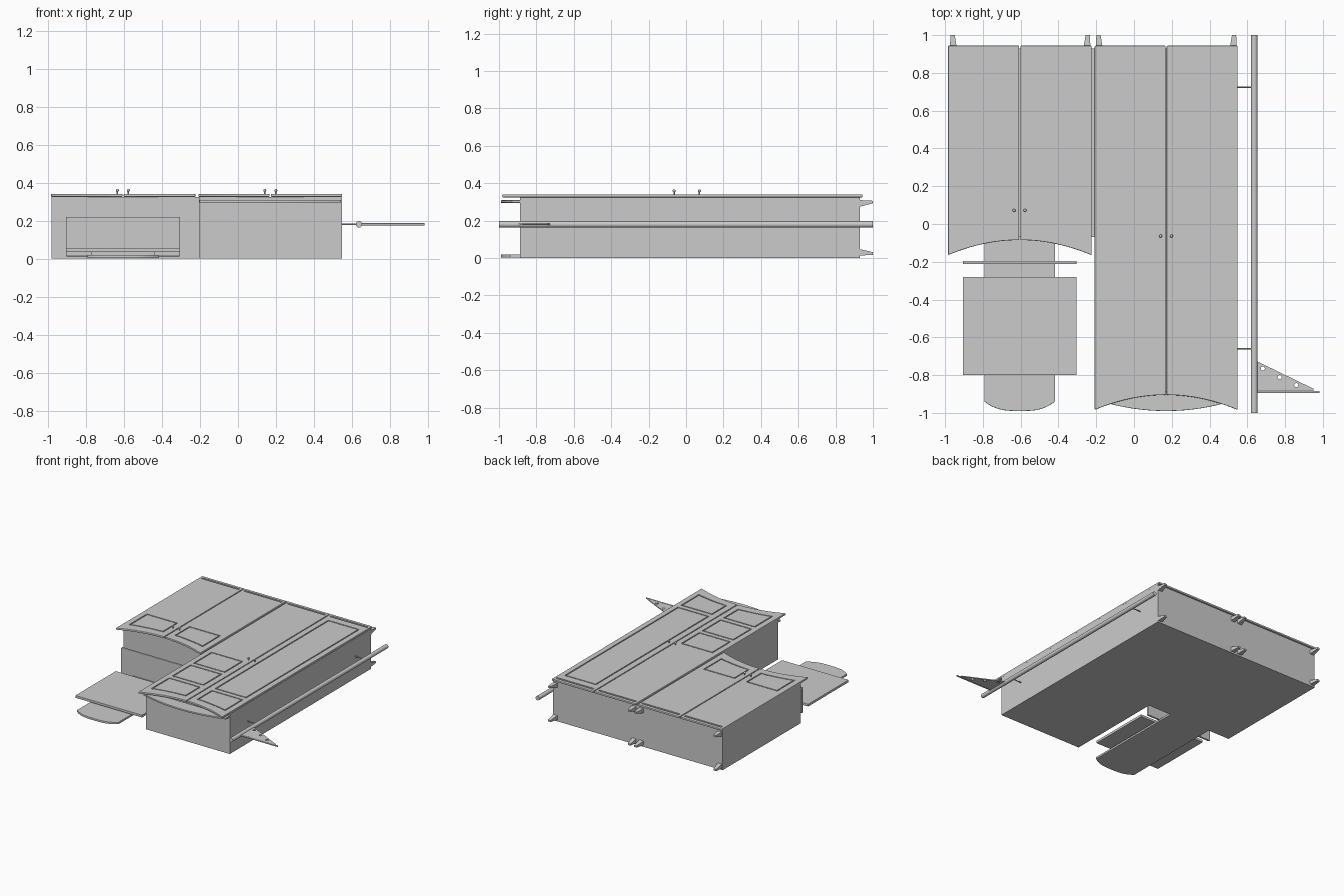
import bpy, bmesh, math
from mathutils import Matrix

if "Cube" in bpy.data.objects:
    bpy.data.objects.remove(bpy.data.objects["Cube"])

def finish(name, bm, bevel=0.0, smooth=False):
    bmesh.ops.recalc_face_normals(bm, faces=bm.faces)
    me = bpy.data.meshes.new(name)
    bm.to_mesh(me)
    bm.free()
    ob = bpy.data.objects.new(name, me)
    bpy.context.collection.objects.link(ob)
    bpy.context.view_layer.objects.active = ob
    ob.select_set(True)
    if bevel:
        m = ob.modifiers.new("bevel", 'BEVEL')
        m.width, m.segments, m.limit_method = bevel, 2, 'ANGLE'
        m.angle_limit = math.radians(40)
    if smooth:
        bpy.ops.object.shade_smooth_by_angle(angle=math.radians(35))
    ob.select_set(False)
    return ob

def prism(name, pts, z0, z1, bevel=0.0):
    bm = bmesh.new()
    f = bm.faces.new([bm.verts.new((x, y, z0)) for x, y in pts])
    r = bmesh.ops.extrude_face_region(bm, geom=[f])
    for v in r["geom"]:
        if isinstance(v, bmesh.types.BMVert):
            v.co.z = z1
    return finish(name, bm, bevel)

def box(name, x0, x1, y0, y1, z0, z1, bevel=0.0):
    return prism(name, [(x0, y0), (x1, y0), (x1, y1), (x0, y1)], z0, z1, bevel)

def rod(name, p, axis, r, length, seg=24):
    bm = bmesh.new()
    rot = {'X': Matrix.Rotation(math.pi / 2, 4, 'Y'), 'Y': Matrix.Rotation(math.pi / 2, 4, 'X'),
           'Z': Matrix.Identity(4)}[axis]
    bmesh.ops.create_cone(bm, cap_ends=True, segments=seg, radius1=r, radius2=r, depth=length,
                          matrix=Matrix.Translation(p) @ rot)
    return finish(name, bm, smooth=True)

def curved_panel(x0, x1, y1, low, n=16):
    """Outline with a straight top edge and a bottom edge following low(x)."""
    xs = [x0 + (x1 - x0) * i / n for i in range(n + 1)]
    return [(x, low(x)) for x in xs] + [(x1, y1), (x0, y1)]

def ring(bm, outer, inner, z0, z1):
    n = len(outer)
    loops = [[bm.verts.new((x, y, z)) for x, y in pts]
             for pts, z in ((outer, z0), (outer, z1), (inner, z1), (inner, z0))]
    for k in range(4):
        a, b = loops[k], loops[(k + 1) % 4]
        for i in range(n):
            j = (i + 1) % n
            bm.faces.new((a[i], a[j], b[j], b[i]))

def cut(ob, cutter):
    cutter.hide_render = True
    m = ob.modifiers.new("cut", 'BOOLEAN')
    m.object, m.operation, m.solver = cutter, 'DIFFERENCE', 'EXACT'
    dg = bpy.context.evaluated_depsgraph_get()
    me = bpy.data.meshes.new_from_object(ob.evaluated_get(dg))
    ob.modifiers.clear()
    ob.data = me
    bpy.data.objects.remove(cutter)

TOP, W, DEEP = 0.341, 0.009, 0.006

def door(name, x0, x1, cx, base, panels):
    """Arched door with a long slot at the foot and grooved panel outlines."""
    arch = lambda x: base - 0.08 * ((x - cx) / 0.38) ** 2
    ob = prism(name, curved_panel(x0, x1, 0.944, arch), 0.325, TOP, 0.004)
    bm = bmesh.new()
    for px0, px1, py0, py1 in panels:
        if py0 is None:
            low = lambda x: base + 0.063 - 0.055 * ((x - cx) / 0.38) ** 2
        else:
            low = lambda x, y=py0: y
        ring(bm, curved_panel(px0, px1, py1, low),
             curved_panel(px0 + W, px1 - W, py1 - W, lambda x: low(x) + W), TOP - DEEP, TOP + 0.02)
    # rounded slot
    pts = []
    for sx, a0 in ((x1 - 0.026, -90), (x0 + 0.026, 90)):
        for i in range(9):
            a = math.radians(a0 + 180 * i / 8)
            pts.append((sx + 0.008 * math.cos(a), 0.911 + 0.008 * math.sin(a)))
    lo = [bm.verts.new((x, y, TOP - DEEP)) for x, y in pts]
    hi = [bm.verts.new((x, y, TOP + 0.02)) for x, y in pts]
    bm.faces.new(lo)
    bm.faces.new(hi)
    for i in range(len(pts)):
        j = (i + 1) % len(pts)
        bm.faces.new((lo[i], lo[j], hi[j], hi[i]))
    cut(ob, finish(name + "_cutter", bm))

# Cabinet bodies
box("short_cabinet_body", -0.981, -0.205, -0.07, 0.93, 0, 0.325)
box("tall_cabinet_body", -0.205, 0.548, -0.888, 0.93, 0, 0.325)

# Doors
door("short_door_left", -0.984, -0.608, -0.605, -0.085, [(-0.937, -0.658, None, 0.166)])
door("short_door_right", -0.602, -0.224, -0.605, -0.085, [(-0.554, -0.273, None, 0.166)])
door("tall_door_left", -0.208, 0.167, 0.17, -0.905,
     [(-0.163, 0.12, -0.342, -0.107), (-0.163, 0.12, -0.615, -0.377), (-0.163, 0.12, None, -0.653)])
door("tall_door_right", 0.173, 0.548, 0.17, -0.905,
     [(0.222, 0.504, -0.615, 0.843), (0.222, 0.504, None, -0.653)])

# Knobs
for i, (x, y) in enumerate([(-0.635, 0.072), (-0.577, 0.072), (0.141, -0.064), (0.199, -0.064)]):
    rod(f"knob_stem_{i}", (x, y, 0.348), 'Z', 0.004, 0.018, 12)
    bm = bmesh.new()
    bmesh.ops.create_uvsphere(bm, u_segments=16, v_segments=10, radius=0.008,
                              matrix=Matrix.Translation((x, y, 0.359)))
    finish(f"knob_{i}", bm, smooth=True)

# Crown plate on the tall cabinet
box_low = lambda x: -0.99 + 0.06 * ((x - 0.17) / 0.375) ** 2
prism("crown_plate", curved_panel(-0.203, 0.543, -0.88, box_low, 24), 0.295, 0.309, 0.003)

# Mirror back board, front panel and small shelf
end = lambda x: -0.99 + 0.05 * abs((x + 0.605) / 0.187) ** 3
prism("back_board", curved_panel(-0.792, -0.418, -0.06, end, 24), 0.003, 0.02, 0.003)
box("mirror_panel", -0.905, -0.304, -0.80, -0.28, 0.035, 0.055, 0.002)
box("mirror_spacer", -0.77, -0.44, -0.76, -0.32, 0.02, 0.035)
box("small_shelf", -0.906, -0.304, -0.213, -0.195, 0.012, 0.22, 0.005)

# Tapered feet
for cab, (a, b) in enumerate([(-0.975, -0.23), (-0.203, 0.545)]):
    for side, (x, s) in enumerate([(a, 1), (b, -1)]):
        for lev, (z, t) in enumerate([(0.31, -1), (0.013, 1)]):
            bm = bmesh.new()
            rows = []
            for y, w, h, o in ((0.925, 0.045, 0.036, 0), (1.0, 0.028, 0.014, 0.004)):
                xa, xb, za, zb = x + s * o, x + s * (o + w - 0.006), z + t * o, z + t * (o + h)
                rows.append([bm.verts.new(c) for c in ((xa, y, za), (xb, y, za), (xb, y, zb), (xa, y, zb))])
            for r in rows:
                bm.faces.new(r)
            for i in range(4):
                j = (i + 1) % 4
                bm.faces.new((rows[0][i], rows[0][j], rows[1][j], rows[1][i]))
            finish(f"foot_{cab}_{side}_{lev}", bm)

# Side pole with its two brackets
rod("pole", (0.637, 0, 0.18), 'Y', 0.017, 2.0)
for i, y in enumerate((0.725, -0.66)):
    rod(f"pole_bracket_{i}", (0.588, y, 0.18), 'X', 0.004, 0.09, 12)

# Triangular hook plate with holes and an edge rod
plate = prism("hook_plate", [(0.645, -0.89), (0.95, -0.89), (0.95, -0.872), (0.645, -0.724)], 0.177, 0.184)
for i, (x, y) in enumerate([(0.682, -0.765), (0.771, -0.811), (0.859, -0.853)]):
    cut(plate, rod(f"hole_cutter_{i}", (x, y, 0.18), 'Z', 0.011, 0.1))
rod("hook_rod", (0.812, -0.89, 0.1805), 'X', 0.006, 0.338, 12)
